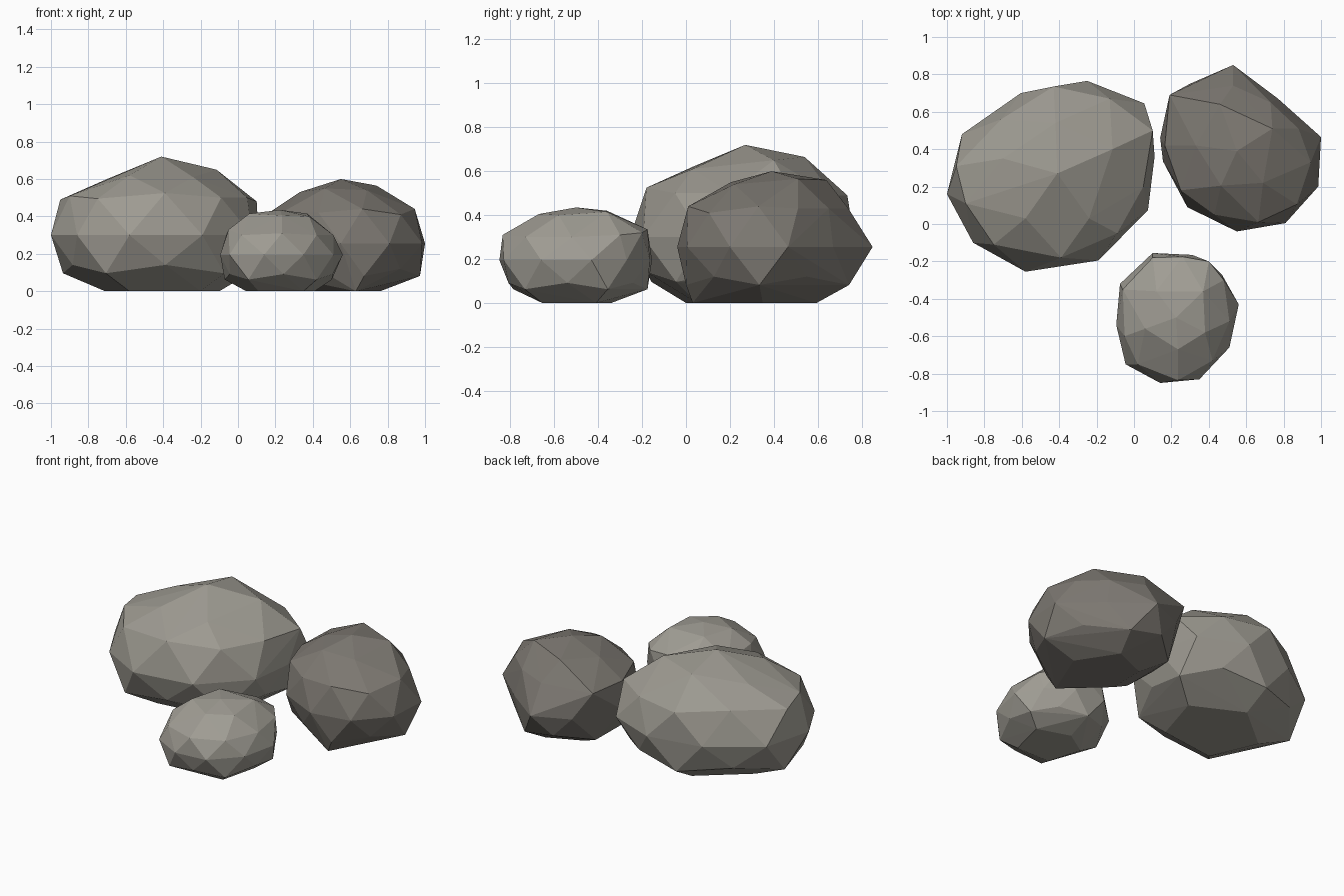
import bpy, bmesh


def material(name, rgb):
    m = bpy.data.materials.new(name)
    m.diffuse_color = (*rgb, 1.0)
    return m


def boulder(name, mat, peak, crown, shoulder, girth, girth_z, low, base):
    """Faceted stone: convex skin over rings of points, flat on the ground."""
    cx = sum(p[0] for p in girth) / len(girth)
    cy = sum(p[1] for p in girth) / len(girth)
    pts = [peak, *crown, *shoulder]
    pts += [(x, y, girth_z) for x, y in girth]
    # underside: midpoints of the girth drawn in, alternately low and high
    for i, (x, y) in enumerate(girth):
        nx, ny = girth[(i + 1) % len(girth)]
        mx, my = (x + nx) / 2, (y + ny) / 2
        s, z = (0.955, 0.32) if i % 2 == low else (0.91, 0.47)
        pts.append((cx + (mx - cx) * s, cy + (my - cy) * s, girth_z * z))
    pts += [(x, y, 0.0) for x, y in base]

    bm = bmesh.new()
    for p in pts:
        bm.verts.new(p)
    hull = bmesh.ops.convex_hull(bm, input=bm.verts[:])
    loose = [g for g in hull["geom_interior"] if isinstance(g, bmesh.types.BMVert)]
    bmesh.ops.delete(bm, geom=loose, context='VERTS')
    bmesh.ops.recalc_face_normals(bm, faces=bm.faces[:])
    me = bpy.data.meshes.new(name)
    bm.to_mesh(me)
    bm.free()
    me.materials.append(mat)
    ob = bpy.data.objects.new(name, me)
    bpy.context.collection.objects.link(ob)


light_stone = material("light_stone", (0.34, 0.325, 0.285))
dark_stone = material("dark_stone", (0.205, 0.19, 0.168))
pale_stone = material("pale_stone", (0.35, 0.335, 0.295))

# Large stone, back left
boulder("large_rock", light_stone, (-.41, .27, .72),
        [(-.42, .54, .665), (-.115, .40, .65), (-.70, .35, .60),
         (-.58, .03, .62), (-.24, .03, .61)],
        [(.10, .50, .48), (-.13, .67, .49), (-.43, .735, .49), (-.71, .56, .51),
         (-.95, .31, .49), (-.90, .11, .51), (-.75, -.11, .495),
         (-.39, -.18, .525), (-.09, -.05, .50), (.05, .2, .50)],
        [(-1, .16), (-.86, -.10), (-.58, -.255), (-.19, -.195), (.075, .075),
         (.11, .36), (.055, .645), (-.25, .765), (-.605, .70), (-.92, .48)], .30, 1,
        [(-.58, 0), (-.20, .05), (-.10, .38), (-.42, .54), (-.71, .30)])

# Medium stone, back right
boulder("medium_rock", dark_stone, (.55, .39, .60),
        [(.74, .51, .565), (.46, .64, .56), (.33, .42, .53),
         (.465, .205, .55), (.69, .22, .54)],
        [(.945, .33, .44), (.87, .105, .41), (.665, .01, .44), (.43, .05, .42),
         (.25, .18, .43), (.165, .42, .42), (.19, .69, .43), (.53, .74, .43),
         (.73, .65, .43), (.88, .51, .43)],
        [(1, .465), (.985, .20), (.81, .005), (.55, -.04), (.285, .09),
         (.155, .335), (.14, .46), (.30, .75), (.53, .85), (.77, .67)], .255, 0,
        [(.76, .35), (.63, .03), (.38, .26), (.38, .50), (.60, .595)])

# Small stone, front
boulder("small_rock", pale_stone, (.225, -.50, .435),
        [(.235, -.67, .405), (.06, -.56, .415), (.12, -.36, .42),
         (.37, -.36, .415), (.38, -.58, .40)],
        [(.235, -.835, .31), (.02, -.75, .30), (-.05, -.60, .33),
         (-.06, -.35, .31), (.10, -.18, .32), (.26, -.175, .335),
         (.40, -.20, .32), (.48, -.30, .31), (.51, -.52, .30), (.42, -.73, .30)],
        [(.10, -.155), (.31, -.165), (.47, -.27), (.56, -.43), (.51, -.66),
         (.35, -.83), (.14, -.85), (-.045, -.75), (-.095, -.54), (-.075, -.32)], .195, 0,
        [(.20, -.34), (.41, -.41), (.35, -.655), (.11, -.655), (.045, -.44)])
